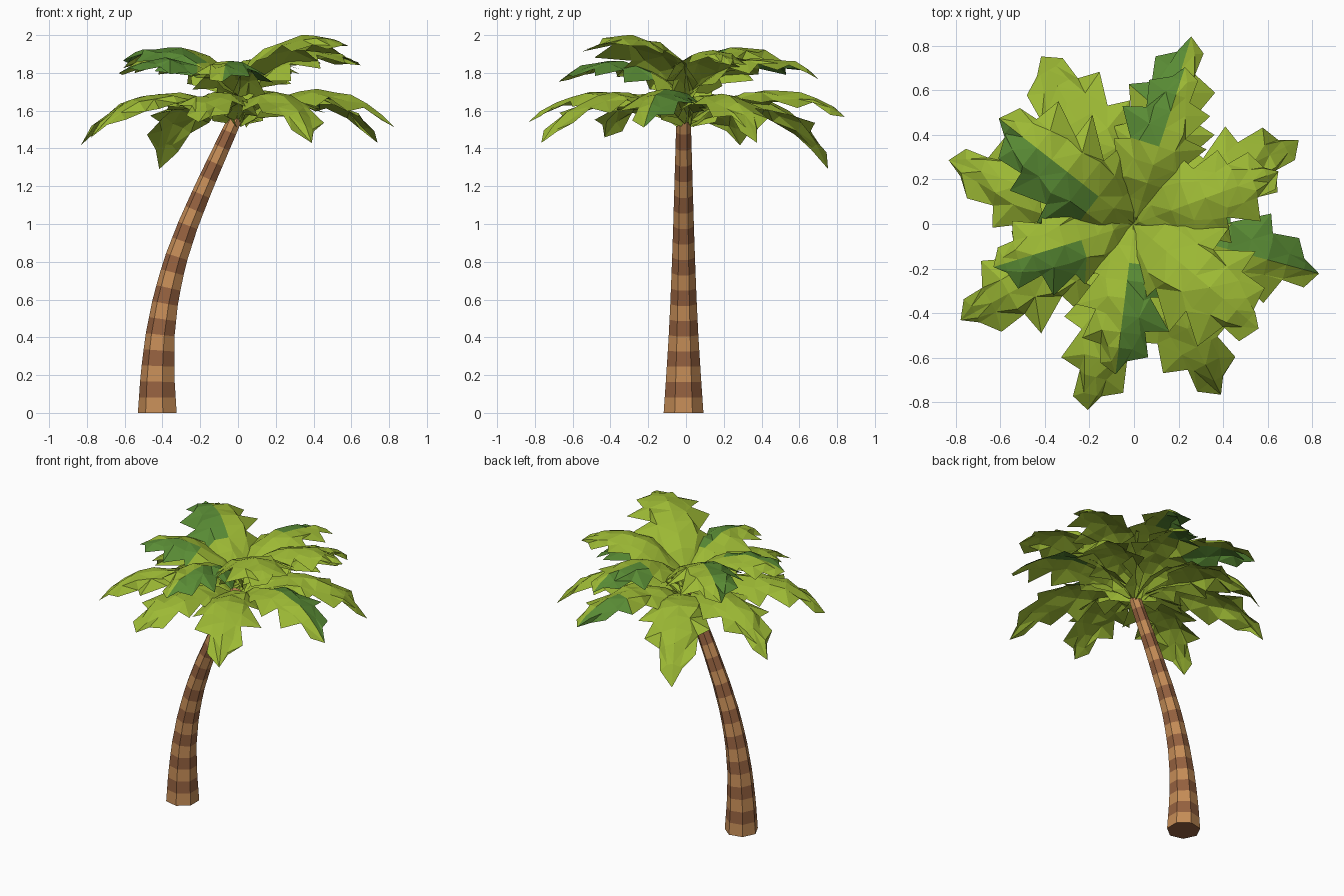
import bpy, bmesh, math, random
from mathutils import Vector

if "Cube" in bpy.data.objects:
    bpy.data.objects.remove(bpy.data.objects["Cube"])

random.seed(7)

def mat(name, rgb):
    m = bpy.data.materials.new(name)
    m.diffuse_color = (*rgb, 1)
    m.use_nodes = True
    m.node_tree.nodes["Principled BSDF"].inputs["Base Color"].default_value = m.diffuse_color
    return m

LIGHT = mat("light_green", (0.335, 0.485, 0.035))
DARK = mat("dark_green", (0.10, 0.26, 0.035))
TAN = mat("tan_bark", (0.56, 0.265, 0.095))
BROWN = mat("brown_bark", (0.30, 0.12, 0.05))

def finish(bm, name, mats):
    me = bpy.data.meshes.new(name)
    bm.to_mesh(me)
    bm.free()
    for m in mats:
        me.materials.append(m)
    ob = bpy.data.objects.new(name, me)
    bpy.context.collection.objects.link(ob)
    return ob

def lerp_table(tab, t):
    for a, b in zip(tab, tab[1:]):
        if t <= b[0]:
            f = (t - a[0]) / (b[0] - a[0])
            return [p + (q - p) * f for p, q in zip(a[1:], b[1:])]
    return list(tab[-1][1:])

# Trunk: curved, tapered, seven-sided, with alternating bark bands
PATH = [(0, -0.422, 0.108), (0.2, -0.422, 0.094), (0.4, -0.410, 0.081), (0.6, -0.380, 0.071),
        (0.8, -0.331, 0.063), (1.0, -0.260, 0.056), (1.2, -0.176, 0.05),
        (1.4, -0.085, 0.044), (1.57, -0.008, 0.039)]
BANDS, SIDES, TOP = 19, 7, 1.57
bm = bmesh.new()
rings = []
for i in range(BANDS + 1):
    z = TOP * i / BANDS
    x, r = lerp_table(PATH, z)
    slope = (lerp_table(PATH, min(z + .1, TOP))[0] - lerp_table(PATH, max(z - .1, 0))[0]) / 0.2
    tilt = math.atan(slope) if i else 0
    ring = []
    for k in range(SIDES):
        a = math.pi + 2 * math.pi * k / SIDES
        c, s = r * math.cos(a), r * math.sin(a)
        ring.append(bm.verts.new((x + c * math.cos(tilt), -0.013 + s, z - c * math.sin(tilt))))
    rings.append(ring)
for i in range(BANDS):
    for k in range(SIDES):
        j = (k + 1) % SIDES
        f = bm.faces.new((rings[i][k], rings[i][j], rings[i + 1][j], rings[i + 1][k]))
        f.material_index = i % 2
bm.faces.new(rings[0][::-1]).material_index = 1
bm.faces.new(rings[-1])
finish(bm, "trunk", [TAN, BROWN])

# Frond: arched midrib, folded blade, forward-swept teeth along both edges
WIDTH = [(0, 0.03), (0.12, 0.11), (0.3, 0.19), (0.5, 0.2), (0.7, 0.165), (0.9, 0.07), (1, 0.0)]

def frond(name, angle, reach, tip_z, mid_z, base_z, width, dark_from=2, start=0.02):
    bm = bmesh.new()
    a = math.radians(angle)
    out = Vector((math.cos(a), math.sin(a), 0))
    side = Vector((-math.sin(a), math.cos(a), 0))
    # control points for a cubic midrib
    P = [(start, base_z), (reach * 0.25, mid_z + 0.05), (reach * 0.75, mid_z + 0.07), (reach, tip_z)]
    def rib(t):
        b = ((1 - t) ** 3, 3 * t * (1 - t) ** 2, 3 * t * t * (1 - t), t ** 3)
        r = sum(w * p[0] for w, p in zip(b, P))
        return out * r + Vector((0, 0, sum(w * p[1] for w, p in zip(b, P))))
    jit = lambda s: random.uniform(-s, s)
    n = 10
    rows = []
    for i in range(n + 1):
        t = i / n
        c = rib(t)
        row = {0: bm.verts.new(c + Vector((0, 0, jit(0.01))))}
        if i < n:
            for sg in (-1, 1):
                w = lerp_table(WIDTH, t)[0] * width
                tooth = (i + (sg > 0)) % 2
                we = w * ((1.15 if tooth else 0.68) + jit(0.1))
                sweep = out * ((0.26 if tooth else -0.06) * w + jit(0.01))
                row[sg] = bm.verts.new(c + side * sg * w * (0.48 + jit(0.1))
                                       + Vector((0, 0, -0.10 * w + jit(0.016))))
                row[2 * sg] = bm.verts.new(c + side * sg * we + sweep
                                           + Vector((0, 0, -0.36 * we + jit(0.018))))
        rows.append(row)
    for i in range(n):
        p, q = rows[i], rows[i + 1]
        for sg in (-1, 1):
            for k in (0, 1):
                v = [p[k * sg], q.get(k * sg, q[0]), q.get((k + 1) * sg, q[0]), p[(k + 1) * sg]]
                v = list(dict.fromkeys(v))
                if sg > 0:
                    v.reverse()
                if len(v) < 3:
                    continue
                f = bm.faces.new(v)
                # one half of some blades is dark from a given fraction outward
                f.material_index = int(sg > 0 and i / n >= dark_from)
    bmesh.ops.triangulate(bm, faces=bm.faces[:])
    bmesh.ops.recalc_face_normals(bm, faces=bm.faces[:])
    if sum(f.normal.z for f in bm.faces) < 0:
        bmesh.ops.reverse_faces(bm, faces=bm.faces[:])
    finish(bm, name, [LIGHT, DARK])

# Lower ring: angle, reach, tip height, arch height, base height, width, start of dark half
LOWER = [(27, 0.83, 1.42, 1.70, 1.54, 0.95), (73, 0.88, 1.56, 1.70, 1.54, 0.95, 0.6),
         (119, 0.86, 1.30, 1.69, 1.54, 1.1), (161, 0.88, 1.42, 1.70, 1.54, 1.0),
         (209, 0.89, 1.45, 1.70, 1.54, 1.0), (256, 0.86, 1.53, 1.70, 1.54, 0.95),
         (297, 0.86, 1.42, 1.70, 1.54, 1.05), (345, 0.86, 1.51, 1.71, 1.54, 0.95, 0.4)]
# Upper ring
UPPER = [(20, 0.69, 1.84, 1.91, 1.61, 0.95), (72, 0.74, 1.77, 1.88, 1.61, 0.95, 0.5),
         (142, 0.77, 1.83, 1.94, 1.61, 1.15, 0.3), (197, 0.66, 1.80, 1.86, 1.61, 0.95, 0.4),
         (263, 0.68, 1.75, 1.86, 1.61, 0.95, 0.3), (320, 0.73, 1.94, 1.98, 1.61, 1.2)]
for i, spec in enumerate(LOWER):
    frond(f"lower_frond_{i + 1}", *spec)
for i, spec in enumerate(UPPER):
    frond(f"upper_frond_{i + 1}", *spec, start=-0.04)
